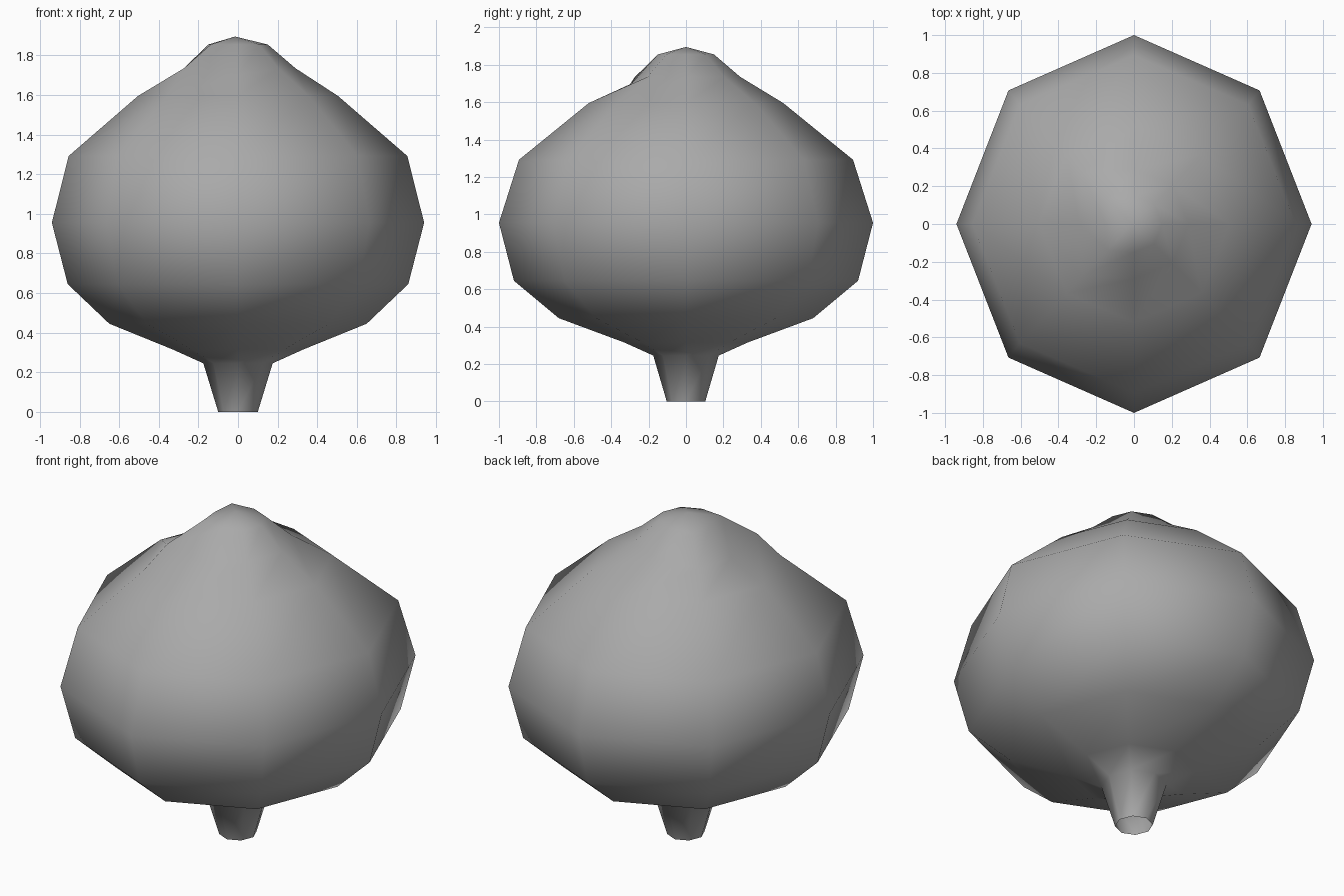
import bpy, bmesh, math

cube = bpy.data.objects.get("Cube")
if cube:
    bpy.data.objects.remove(cube, do_unlink=True)

# One plain grey for the whole body
grey = bpy.data.materials.new("plain_grey")
grey.use_nodes = True
colour = (0.4, 0.4, 0.4, 1)
grey.diffuse_color = colour
grey.node_tree.nodes["Principled BSDF"].inputs["Base Color"].default_value = colour

SIDES = 8
# Rings from the neck up: half width in x, half depth in y, height
RINGS = [
    (0.10, 0.103, 0.0), (0.175, 0.175, 0.245), (0.33, 0.33, 0.315),
    (0.65, 0.68, 0.445), (0.86, 0.92, 0.645), (0.94, 1.0, 0.955),
    (0.855, 0.893, 1.292), (0.505, 0.52, 1.595), (0.29, 0.29, 1.735),
    (0.15, 0.15, 1.855),
]
CREST = {8: 1.33, 9: 1.3}   # right-hand diagonal ridges on the two top rings

bm = bmesh.new()
rings = []
for level, (rx, ry, z) in enumerate(RINGS):
    ring = []
    for i in range(SIDES):
        a = math.tau * i / SIDES
        ridge = CREST.get(level, 1) if i in (3, 5) else 1
        dip = 0.035 if level == 8 and i in (4, 6) else 0
        ring.append(bm.verts.new((rx * ridge * math.cos(a), ry * ridge * math.sin(a), z - dip)))
    rings.append(ring)

# Bulb walls, open at the neck
for low, high in zip(rings, rings[1:]):
    for i in range(SIDES):
        j = (i + 1) % SIDES
        bm.faces.new((low[i], low[j], high[j], high[i]))

# Pointed tip
tip = bm.verts.new((-0.015, 0, 1.895))
for i in range(SIDES):
    bm.faces.new((rings[-1][i], rings[-1][(i + 1) % SIDES], tip))

for face in bm.faces:
    face.smooth = True
mesh = bpy.data.meshes.new("bulb_body")
bm.to_mesh(mesh)
bm.free()
mesh.materials.append(grey)
bulb = bpy.data.objects.new("bulb_body", mesh)
bpy.context.collection.objects.link(bulb)
